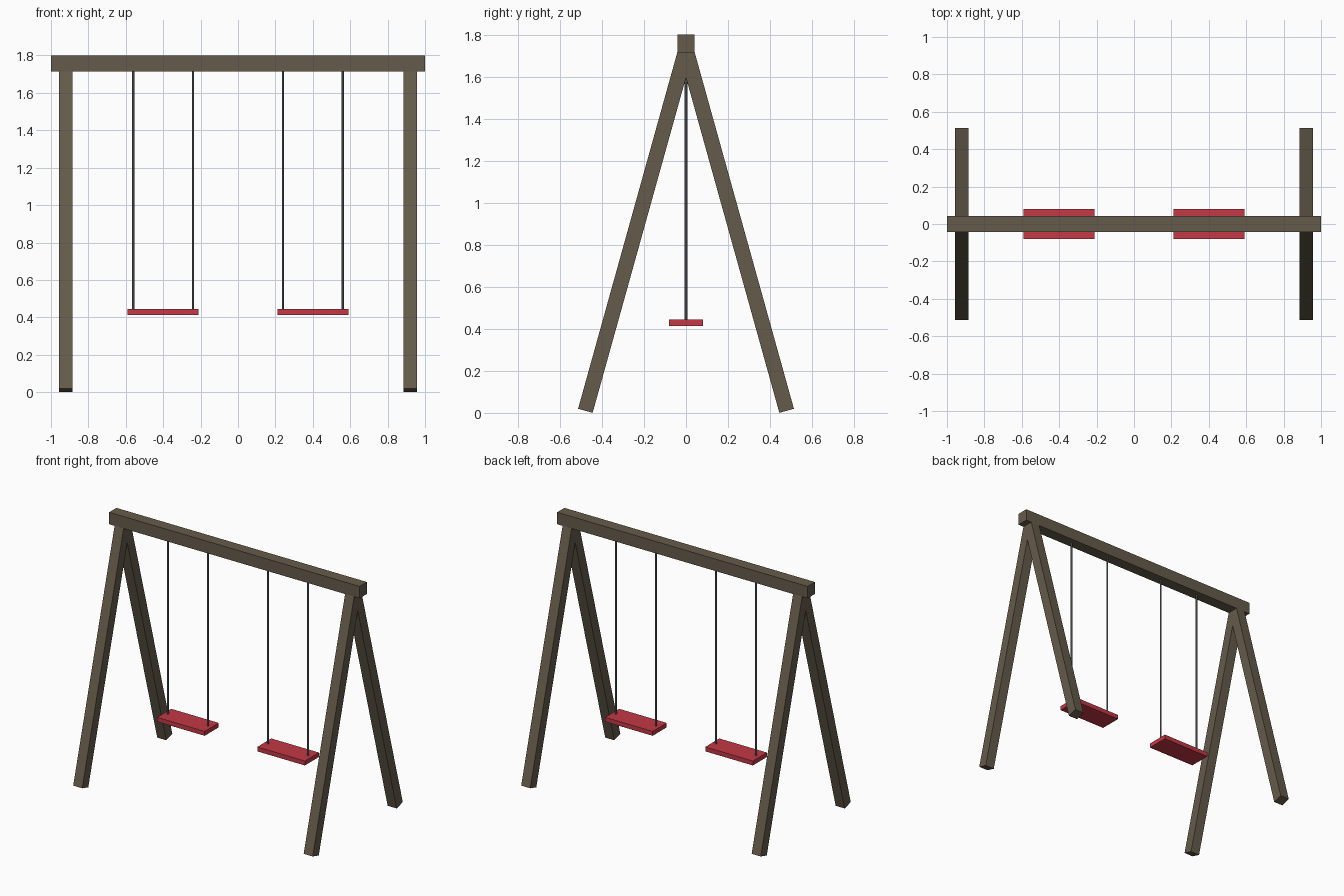
import bpy
from math import atan2
from mathutils import Vector

if "Cube" in bpy.data.objects:
    bpy.data.objects.remove(bpy.data.objects["Cube"], do_unlink=True)


def material(name, rgb):
    mat = bpy.data.materials.new(name)
    mat.use_nodes = True
    mat.diffuse_color = (*rgb, 1)
    mat.node_tree.nodes["Principled BSDF"].inputs["Base Color"].default_value = (*rgb, 1)
    return mat


wood = material("weathered wood", (0.13, 0.105, 0.07))
red = material("red seat", (0.55, 0.04, 0.06))
steel = material("grey steel", (0.16, 0.17, 0.19))


def box(name, centre, size, mat, tilt=0):
    bpy.ops.mesh.primitive_cube_add(size=1, location=centre)
    obj = bpy.context.object
    obj.name = name
    obj.scale = size
    bpy.ops.object.transform_apply(location=False, rotation=False, scale=True)
    obj.rotation_euler.x = tilt
    obj.data.materials.append(mat)
    return obj


def rod(name, x, bottom, top, radius, mat):
    bpy.ops.mesh.primitive_cylinder_add(
        vertices=8, radius=radius, depth=top - bottom, location=(x, 0, (bottom + top) / 2))
    obj = bpy.context.object
    obj.name = name
    obj.data.materials.append(mat)
    bpy.ops.object.shade_smooth_by_angle()


# Top beam
box("top_beam", (0, 0, 1.757), (2, 0.083, 0.086), wood)

# Splayed legs, a pair at each end
for side, sx in (("left", 1), ("right", -1)):
    for end, sy in (("front", -1), ("back", 1)):
        foot = Vector((sx * 0.92, sy * 0.479, 0.01))
        apex = Vector((sx * 0.92, 0, 1.73))
        run = apex - foot
        box(f"{end}_{side}_leg", (foot + apex) / 2, (0.072, 0.072, run.length),
            wood, atan2(-run.y, run.z))

# Swings: a seat hung on two rods
for side, sx in (("left", 1), ("right", -1)):
    x = sx * 0.4
    box(f"{side}_seat", (x, 0, 0.429), (0.38, 0.16, 0.032), red)
    for place, dx in (("outer", 0.16), ("inner", -0.16)):
        rod(f"{side}_{place}_hanger", x + sx * dx, 0.435, 1.73, 0.006, steel)
